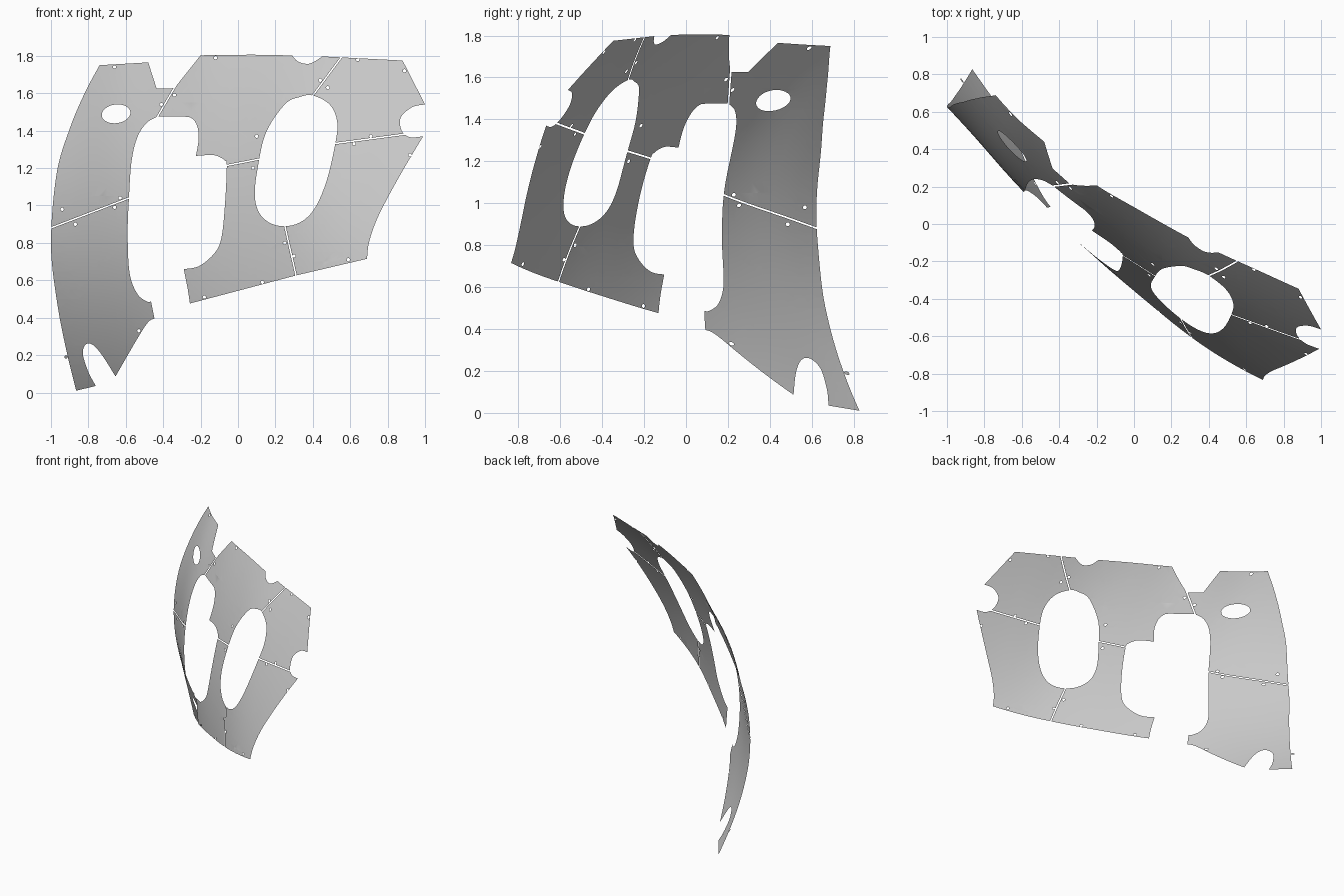
import bpy
import bmesh
import math
from mathutils import Vector

CELL = 0.05        # spacing of the surface grid
SEAM_HALF = 0.004  # half the width of the gap between panels
SCREW_RADIUS = 0.009

cube = bpy.data.objects.get("Cube")
if cube:
    bpy.data.objects.remove(cube)

# Curved shell: depth at three heights for each station along x
HEIGHTS = (0.5, 1.1, 1.75)
STATIONS = [
    (-1.0, (0.70, 0.65, 1.01)),
    (-0.87, (0.55, 0.51, 0.85)),
    (-0.65, (0.295, 0.26, 0.585)),
    (-0.45, (0.067, 0.07, 0.40)),
    (-0.27, (-0.12, -0.055, 0.225)),
    (0.0, (-0.36, -0.25, 0.055)),
    (0.35, (-0.655, -0.505, -0.14)),
    (0.7, (-0.90, -0.685, -0.29)),
    (1.0, (-1.05, -0.82, -0.415)),
]


def station_depth(depths, z):
    """Parabola through the three depths of one station."""
    total = 0
    for i, depth in enumerate(depths):
        for j, height in enumerate(HEIGHTS):
            if i != j:
                depth *= (z - height) / (HEIGHTS[i] - height)
        total += depth
    return total


def shell_depth(x, z):
    """Smooth cubic blend between neighbouring stations."""
    xs = [s[0] for s in STATIONS]
    ys = [station_depth(s[1], z) for s in STATIONS]
    last = len(xs) - 1

    def slope(i):
        a, b = max(i - 1, 0), min(i + 1, last)
        return (ys[b] - ys[a]) / (xs[b] - xs[a])

    i = 0
    while i < last - 1 and x > xs[i + 1]:
        i += 1
    width = xs[i + 1] - xs[i]
    t = (x - xs[i]) / width
    s = 1 - t
    return (ys[i] * s * s * (1 + 2 * t) + ys[i + 1] * t * t * (1 + 2 * s)
            + width * t * s * (slope(i) * s - slope(i + 1) * t))


def smooth_run(points, closed=False, steps=6):
    """Smooth curve through points given in hundredths of a unit."""
    pts = [Vector(p) / 100 for p in points]
    n = len(pts)
    if n == 2 and not closed:
        return pts

    def at(i):
        return pts[i % n] if closed else pts[min(max(i, 0), n - 1)]

    result = []
    for i in range(n if closed else n - 1):
        a, b, c, d = (at(i + k) for k in (-1, 0, 1, 2))
        for k in range(steps):
            t = k / steps
            result.append(b + (c - a) * (t / 2)
                          + (a * 2 - b * 5 + c * 4 - d) * (t * t / 2)
                          + (b * 3 - a - c * 3 + d) * (t ** 3 / 2))
    if not closed:
        result.append(pts[-1])
    return result


def ellipse(x, z, rx, rz, tilt=0, count=10):
    ring = []
    for i in range(count):
        a = math.tau * i / count
        u, v = rx * math.cos(a), rz * math.sin(a)
        ring.append(Vector((x + u * math.cos(tilt) - v * math.sin(tilt),
                            z + u * math.sin(tilt) + v * math.cos(tilt))))
    return ring


# Outer edge as smooth runs that meet at corners
RUNS = [
    [(-74, 175), (-48, 176.5)],
    [(-43.5, 162.5), (-34, 162.7)],
    [(-20, 180.3), (8, 180.6), (29, 180.2)],
    [(29, 180.2), (32, 177), (37, 175.7), (41, 177), (45, 179.7)],
    [(88, 177.5), (100, 154)],
    [(100, 154), (93, 152.5), (87, 147), (87.5, 140), (92, 136.5), (99, 137)],
    [(99, 137), (90, 122), (81, 106), (74, 92), (70, 80), (69, 71.5)],
    [(31, 62.6), (-25.7, 47.6)],
    [(-25.7, 47.6), (-27, 56), (-29, 66)],
    [(-29, 66), (-21, 67.5), (-13, 74), (-9, 82), (-7, 100), (-6, 121),
     (-7, 124), (-10, 126), (-14, 127), (-22.5, 126.5)],
    [(-22.5, 126.5), (-21, 136), (-22, 143), (-25, 146.8), (-29, 147.5)],
    [(-43, 147.5), (-49, 144), (-54, 136), (-57, 123), (-58.3, 104),
     (-59, 85), (-58, 64), (-54, 53), (-49, 48.8), (-46.5, 48.6)],
    [(-44.7, 39.6), (-50, 35), (-65.5, 8.6)],
    [(-65.5, 8.6), (-72, 19), (-77, 25), (-81, 26), (-83, 21), (-80, 11),
     (-76, 3.5)],
    [(-86.5, 1), (-92, 23.5), (-97, 50), (-100, 80), (-97, 117), (-90, 141),
     (-82, 160), (-74, 175)],
]
outline = []
for run in RUNS:
    for p in smooth_run(run):
        if not outline or (p - outline[-1]).length > 0.001:
            outline.append(p)
if (outline[0] - outline[-1]).length < 0.001:
    outline.pop()

# Large slot, oval window and screw holes
slot = smooth_run([(40, 158.8), (49, 154), (53, 145), (52, 133), (47, 112),
                   (40, 97), (31, 90), (20, 89.5), (12, 95), (9, 105),
                   (10.5, 120), (15, 139), (25, 154), (33, 158)], closed=True)
SCREWS = [(-66, 174), (-41, 154), (-34, 159), (-12, 179), (10, 137), (8, 120),
          (44, 167), (48, 163), (64, 178), (89, 172), (71, 137), (62, 133),
          (92, 127), (59, 71), (25, 80), (30, 73), (13, 59), (-18, 51),
          (-53, 33), (-92, 19), (-87, 90), (-94, 98), (-66, 99), (-63, 104)]
loops = [outline, slot, ellipse(-0.652, 1.49, 0.077, 0.05, 0.14, 32)]
loops += [ellipse(x / 100, z / 100, SCREW_RADIUS, SCREW_RADIUS)
          for x, z in SCREWS]

# Flat sheet filled from the loops
curve = bpy.data.curves.new("flat_pattern", 'CURVE')
curve.dimensions = '2D'
curve.fill_mode = 'BOTH'
for loop in loops:
    spline = curve.splines.new('POLY')
    spline.points.add(len(loop) - 1)
    for point, p in zip(spline.points, loop):
        point.co = (p.x, p.y, 0, 1)
    spline.use_cyclic_u = True
pattern = bpy.data.objects.new("flat_pattern", curve)
bpy.context.collection.objects.link(pattern)
graph = bpy.context.evaluated_depsgraph_get()
mesh = bpy.data.meshes.new_from_object(pattern.evaluated_get(graph))
bpy.data.objects.remove(pattern)

bm = bmesh.new()
bm.from_mesh(mesh)
bmesh.ops.remove_doubles(bm, verts=bm.verts[:], dist=0.0001)


def cut(faces, point, normal):
    geom = set(faces)
    for f in faces:
        geom.update(f.verts)
        geom.update(f.edges)
    bmesh.ops.bisect_plane(bm, geom=list(geom), dist=0.00001,
                           plane_co=point, plane_no=normal)


# Regular grid over the sheet so that it can bend
for axis, low, high in ((0, -1, 1), (1, 0, 1.85)):
    for k in range(round(low / CELL) + 1, round(high / CELL)):
        place, normal = Vector((0, 0, 0)), Vector((0, 0, 0))
        place[axis], normal[axis] = k * CELL, 1
        cut(bm.faces[:], place, normal)


def on_grid(value):
    return abs(value / CELL - round(value / CELL)) < 0.01


inner = []
for e in bm.edges:
    mid = (e.verts[0].co + e.verts[1].co) / 2
    if not on_grid(mid.x) and not on_grid(mid.y) and not any(
            v.is_boundary for f in e.link_faces for v in f.verts):
        inner.append(e)
bmesh.ops.dissolve_edges(bm, edges=inner, use_verts=True)

# Narrow seams between the panels
SEAMS = [((-1, 0.88), (-0.583, 1.04)), ((-0.43, 1.476), (-0.342, 1.626)),
         ((-0.06, 1.214), (0.123, 1.25)), ((0.40, 1.588), (0.556, 1.797)),
         ((0.508, 1.33), (0.883, 1.38)), ((0.25, 0.893), (0.31, 0.626))]
for start, end in SEAMS:
    a, b = Vector((*start, 0)), Vector((*end, 0))
    along = (b - a).normalized()
    side = Vector((-along.y, along.x, 0))

    def near(reach):
        found = []
        for f in bm.faces:
            d = f.calc_center_median() - a
            if (abs(d.dot(side)) < reach
                    and -CELL < d.dot(along) < (b - a).length + CELL):
                found.append(f)
        return found

    for sign in (-1, 1):
        cut(near(2 * CELL), a + side * SEAM_HALF * sign, side)
    bmesh.ops.delete(bm, geom=near(SEAM_HALF * 0.98), context='FACES')

# Bend the sheet onto the shell
for v in bm.verts:
    x, z = v.co.x, v.co.y
    v.co = (x, shell_depth(x, z), z)
for f in bm.faces:
    if f.normal.z < 0:
        f.normal_flip()
bm.normal_update()
bm.to_mesh(mesh)
bm.free()

grey = bpy.data.materials.new("light_grey_metal")
grey.use_nodes = True
grey.diffuse_color = (0.58, 0.58, 0.58, 1)
grey.node_tree.nodes["Principled BSDF"].inputs["Base Color"].default_value = grey.diffuse_color
mesh.materials.clear()
mesh.materials.append(grey)

# One object per panel, named by its place
shell = bpy.data.objects.new("panel", mesh)
bpy.context.collection.objects.link(shell)
bpy.ops.object.select_all(action='DESELECT')
shell.select_set(True)
bpy.context.view_layer.objects.active = shell
bpy.ops.object.shade_smooth_by_angle(angle=math.radians(40))
bpy.ops.mesh.separate(type='LOOSE')
PLACES = {"right_lower_panel": (-0.8, 0.5), "right_upper_panel": (-0.75, 1.4),
          "middle_upper_panel": (0.0, 1.6), "middle_lower_panel": (0.05, 0.8),
          "left_upper_panel": (0.75, 1.55), "left_lower_panel": (0.6, 1.0)}
for part in list(bpy.context.selected_objects):
    total = sum((v.co for v in part.data.vertices), Vector()) / len(part.data.vertices)
    part.name = min(PLACES, key=lambda n: (Vector(PLACES[n]) - total.xz).length)
